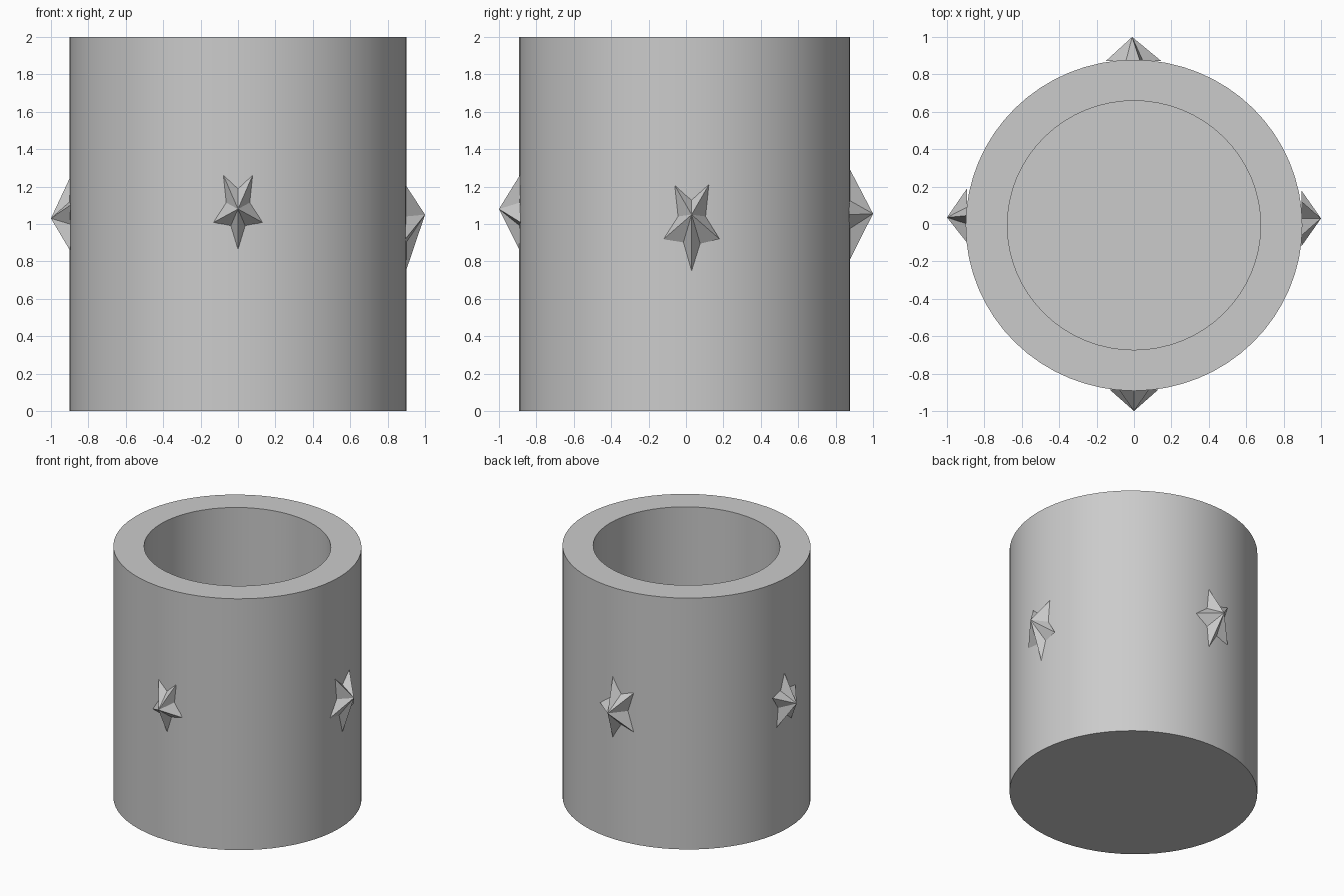
import bpy
import bmesh
from math import sin, cos, pi, radians
from mathutils import Matrix, Vector

cube = bpy.data.objects.get("Cube")
if cube:
    bpy.data.objects.remove(cube, do_unlink=True)

grey = bpy.data.materials.new("light grey")
grey.use_nodes = True
grey.diffuse_color = (0.6, 0.6, 0.6, 1)
grey.node_tree.nodes["Principled BSDF"].inputs["Base Color"].default_value = (0.6, 0.6, 0.6, 1)


def add_object(name, bm):
    bmesh.ops.recalc_face_normals(bm, faces=bm.faces)
    mesh = bpy.data.meshes.new(name)
    bm.to_mesh(mesh)
    bm.free()
    mesh.materials.append(grey)
    obj = bpy.data.objects.new(name, mesh)
    bpy.context.collection.objects.link(obj)
    return obj


# Cup body: a slightly oval tube with a closed floor
SIDES = 64
bm = bmesh.new()
profile = [(0.90, 0.885, 0), (0.90, 0.885, 2), (0.677, 0.666, 2), (0.677, 0.666, 0.22)]
rings = []
for rx, ry, z in profile:
    rings.append([bm.verts.new((rx * cos(2 * pi * i / SIDES),
                                ry * sin(2 * pi * i / SIDES) - 0.007, z))
                  for i in range(SIDES)])
for lower, upper in zip(rings, rings[1:]):
    for i in range(SIDES):
        j = (i + 1) % SIDES
        bm.faces.new((lower[i], lower[j], upper[j], upper[i]))
bm.faces.new(rings[0])
bm.faces.new(rings[-1])
cup = add_object("cup_body", bm)
bpy.context.view_layer.objects.active = cup
cup.select_set(True)
bpy.ops.object.shade_smooth_by_angle(angle=radians(30))


def star(name, turn, centre, apex, size, base, first_tip):
    """Faceted five-pointed star; built facing -y, then turned about z."""
    bm = bmesh.new()
    rim = []
    for i in range(10):
        a = radians(first_tip) + i * pi / 5
        k = 1 if i % 2 == 0 else 0.5
        rim.append(bm.verts.new((centre[0] + k * size[0] * cos(a), -base,
                                 centre[1] + k * size[1] * sin(a))))
    peak = bm.verts.new((apex[0], -1, apex[1]))
    for i in range(10):
        bm.faces.new((rim[i], rim[(i + 1) % 10], peak))
    bm.faces.new(rim)
    bm.transform(Matrix.Rotation(radians(turn), 4, "Z"))
    return add_object(name, bm)


# Stars around the wall: one tip down, down, sideways and up
star("front_star", 0, (0, 1.08), (0, 1.08), (0.137, 0.23), 0.885, -90)
star("left_star", 90, (0.03, 1.0), (0.03, 1.05), (0.157, 0.26), 0.895, -90)
star("back_star", 180, (0.018, 1.05), (0.01, 1.055), (0.163, 0.263), 0.872, 180)
star("right_star", -90, (-0.045, 1.033), (-0.035, 1.03), (0.152, 0.227), 0.893, 90)
